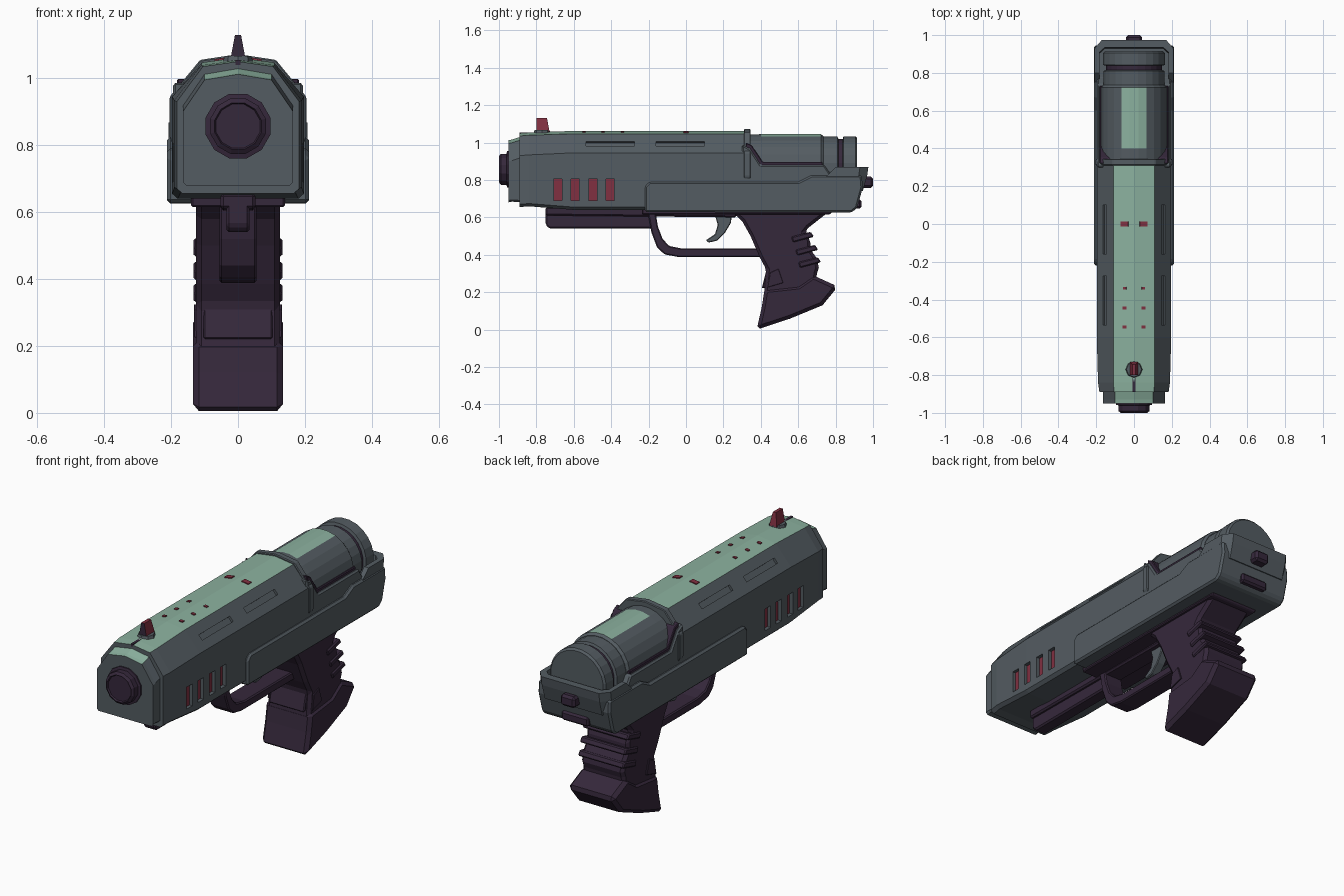
import bpy, bmesh, math
from mathutils import Matrix

if "Cube" in bpy.data.objects:
    bpy.data.objects.remove(bpy.data.objects["Cube"])


def material(name, rgb):
    m = bpy.data.materials.new(name)
    m.diffuse_color = (*rgb, 1)
    m.use_nodes = True
    m.node_tree.nodes["Principled BSDF"].inputs["Base Color"].default_value = m.diffuse_color
    return m


GREY = material("gunmetal grey", (0.088, 0.107, 0.122))
GREEN = material("pale green", (0.26, 0.44, 0.345))
PURPLE = material("dark purple", (0.036, 0.021, 0.044))
RED = material("dull red", (0.22, 0.029, 0.052))


def finish(name, bm, mats, bevel=0, rule=None):
    bmesh.ops.recalc_face_normals(bm, faces=bm.faces)
    bm.normal_update()
    if rule:
        for f in bm.faces:
            f.material_index = rule(f)
    me = bpy.data.meshes.new(name)
    bm.to_mesh(me)
    bm.free()
    for m in mats:
        me.materials.append(m)
    ob = bpy.data.objects.new(name, me)
    bpy.context.collection.objects.link(ob)
    if bevel:
        b = ob.modifiers.new("bevel", 'BEVEL')
        b.width, b.segments, b.limit_method = bevel, 1, 'ANGLE'
    return ob


def loft(name, rings, mats, bevel=0, rule=None, closed=False):
    bm = bmesh.new()
    vs = [[bm.verts.new(p) for p in r] for r in rings]
    n = len(vs[0])
    pairs = list(zip(vs, vs[1:])) + ([(vs[-1], vs[0])] if closed else [])
    for a, b in pairs:
        for i in range(n):
            bm.faces.new((a[i], a[(i + 1) % n], b[(i + 1) % n], b[i]))
    if not closed:
        bm.faces.new(vs[0])
        bm.faces.new(vs[-1])
    return finish(name, bm, mats, bevel, rule)


def prism(name, pts, hw, mat, bevel=0.008, x=0):
    """Side profile in (y, z), extruded across x."""
    return loft(name, [[(x + s * hw, y, z) for y, z in pts] for s in (-1, 1)], [mat], bevel)


def box(name, c, size, mat, bevel=0, tilt=0):
    bm = bmesh.new()
    bmesh.ops.create_cube(bm, size=1, matrix=Matrix.Translation(c) @ Matrix.Rotation(tilt, 4, 'Y')
                          @ Matrix.Diagonal((*size, 1)))
    return finish(name, bm, [mat] if mat else [], bevel)


def turned(name, stations, zc, n, mats, rule=None):
    """Revolved part along y from (y, radius) stations."""
    return loft(name, [[(r * math.cos(2 * math.pi * (i + .5) / n), y,
                         zc + r * math.sin(2 * math.pi * (i + .5) / n)) for i in range(n)]
                       for y, r in stations], mats, 0, rule)


def arch(y, half):
    """Symmetric cross-section ring at y from right-half points, top centre last."""
    return [(x, y, z) for x, z in half] + [(-x, y, z) for x, z in reversed(half) if x > 0]


def top_green(f):
    return 1 if f.normal.z > 0.85 else 0


# Slide: faceted shell with green top
front = [(.165, .655), (.183, .67), (.183, .93), (.105, 1.035), (0, 1.05)]
full = [(.18, .64), (.197, .655), (.197, .945), (.108, 1.047), (0, 1.062)]
slide = loft("slide", [arch(-.89, front), arch(-.84, [(x * 1.04, z + .004) for x, z in front]),
                       arch(-.6, full), arch(.33, full)], [GREY, GREEN], 0, top_green)
nose = [(.155, .68), (.165, .69), (.165, .90), (.10, .995), (0, 1.012)]
loft("slide_nose", [arch(-.95, nose), arch(-.93, [(x, z + .004) for x, z in nose]),
                    arch(-.88, [(x, z + .02 * (z > .8)) for x, z in nose])],
     [GREY, GREEN], 0, top_green)

# Recesses cut into the slide: side vents and sloped slots
vents = (-.685, -.593, -.497, -.406)
cutters = []
for s in (-1, 1):
    for y in vents:
        cutters.append(box("vent_cutter", (s * .2, y, .748), (.05, .046, .116), None))
    for y in (-.405, -.03):
        cutters.append(box("slot_cutter", (s * .156, y, .995), (.03, .26, .028), None, 0, s * math.radians(50)))
for c in cutters:
    m = slide.modifiers.new("cut", 'BOOLEAN')
    m.object, m.operation, m.solver = c, 'DIFFERENCE', 'EXACT'
    bpy.context.view_layer.objects.active = slide
    bpy.ops.object.modifier_apply(modifier=m.name)
    bpy.data.objects.remove(c)

# Red vent plates and raised frames
for s in (-1, 1):
    for y in vents:
        box("vent_plate", (s * .175, y, .748), (.008, .044, .114), RED)

# Red inlays on the green top
for s in (-1, 1):
    for y, r in ((0, .02), (-.34, .009), (-.445, .010), (-.545, .010)):
        box("top_inlay", (s * .05, y, 1.056), (2 * r, 1.2 * r + .004, .008), RED, 0, s * math.radians(8))

# Front sight with hex base and groove
bm = bmesh.new()
bmesh.ops.create_cone(bm, segments=8, radius1=.046, radius2=.04, depth=.02, cap_ends=True,
                      matrix=Matrix.Translation((0, -.77, 1.056)))
finish("sight_base", bm, [GREY])
loft("front_sight", [[(-w, a, z), (w, a, z), (w, b, z), (-w, b, z)] for w, a, b, z in
                     ((.022, -.80, -.73, 1.06), (.009, -.80, -.743, 1.13))],
     [RED, PURPLE], 0, lambda f: 1 if f.normal.y < -.5 else 0)
box("sight_groove", (0, -.845, 1.047), (.014, .09, .014), PURPLE)

# Muzzle
turned("muzzle", [(-.94, .1), (-.957, .1), (-.96, .086), (-.99, .086), (-1, .072), (-.992, .068)], .857, 12, [PURPLE])

# Collar behind slide
collar = [(.192, .80), (.204, .82), (.204, .945), (.113, 1.055), (0, 1.072)]
loft("rear_collar", [arch(.31, collar), arch(.345, collar)], [GREY], .004)

# Cradle under the rear cylinder, purple seat line above it
prism("cradle", [(.30, .64), (.30, .99), (.345, .965), (.40, .88), (.74, .88), (.78, .82), (.9, .8), (.9, .64)],
      .195, GREY)
prism("cradle_seat", [(.32, .80), (.32, 1.0), (.352, .985), (.41, .897), (.73, .897), (.73, .80)], .182, PURPLE, .004)

# Rear cylinder with green stripe, neck, dark groove and end cap
turned("rear_cylinder", [(.33, .175), (.40, .176), (.722, .176), (.735, .165)], .87, 24, [GREY, GREEN],
       lambda f: 1 if f.normal.z > .9 and f.calc_center_median().y > .4 and f.calc_area() > .005 else 0)
turned("cylinder_neck", [(.72, .163), (.81, .163), (.815, .15)], .87, 24, [GREY])
turned("cylinder_groove", [(.80, .15), (.85, .15)], .87, 24, [PURPLE])
turned("cylinder_cap", [(.838, .15), (.842, .165), (.905, .165), (.915, .155)], .87, 24, [GREY])

# Lower frame
prism("lower_frame", [(-.22, .628), (-.22, .765), (-.195, .79), (.60, .79), (.67, .825), (.78, .825),
                      (.94, .825), (.945, .76), (.915, .65), (.885, .626)], .212, GREY, .01)
# Rear rim: U-shaped wall around the cylinder cap
outer = [(.208, .75), (.208, .93), (.17, .975), (-.17, .975), (-.208, .93), (-.208, .75)]
inner = [(.182, .75), (.182, .91), (.155, .935), (-.155, .935), (-.182, .91), (-.182, .75)]
plan = outer + inner[::-1]
loft("rear_rim", [[(x * .99, y - .03 * (y > .9), .74) for x, y in plan],
                  [(x, y - .007 * (y > .9), .82) for x, y in plan],
                  [(x, y + (.05 if y < .8 else 0), .868) for x, y in plan]], [GREY])
box("rear_latch", (0, .965, .788), (.085, .07, .06), PURPLE, .012)
box("rear_tang", (0, .895, .672), (.16, .085, .05), PURPLE, .01)

# Underside: purple belly plate and rail
prism("belly_plate", [(-.235, .60 + .015), (-.235, .652), (.80, .652), (.77, .615)], .14, PURPLE, .005)
prism("under_rail", [(-.75, .65), (-.75, .56), (-.73, .54), (-.17, .54), (-.17, .65)], .035, PURPLE)
prism("under_rail_flange", [(-.75, .655), (-.75, .61), (.27, .60), (.27, .655)], .052, PURPLE)

# Trigger guard and trigger
guard_out = [(-.205, .63), (-.185, .52), (-.155, .44), (-.115, .402), (-.04, .388), (.42, .388)]
guard_in = [(.42, .433), (-.02, .433), (-.09, .447), (-.125, .485), (-.15, .55), (-.163, .63)]
prism("trigger_guard", guard_out + guard_in, .055, PURPLE, .006)
prism("trigger", [(.155, .61), (.17, .56), (.155, .51), (.107, .478), (.12, .465), (.165, .475), (.21, .52),
                  (.24, .57), (.245, .61)], .024, GREY, .004)

# Grip with ridges, flared base and front notch block
prism("grip", [(.24, .635), (.30, .58), (.345, .50), (.395, .385), (.43, .32), (.42, .215), (.40, .06), (.68, .14),
               (.70, .30), (.71, .33), (.70, .38), (.665, .43), (.665, .48), (.635, .52), (.655, .545), (.77, .635)],
      .125, PURPLE, .016)
prism("grip_base", [(.42, .215), (.405, .12), (.378, 0), (.555, .058), (.73, .13), (.808, .225), (.79, .24),
                    (.68, .29), (.60, .235)], .135, PURPLE, .018)
prism("grip_front_block", [(.405, .22), (.43, .32), (.49, .325), (.52, .245)], .103, PURPLE, .005)
for s in (-1, 1):
    prism("grip_notch_plate", [(.435, .225), (.45, .305), (.495, .325), (.52, .25)], .005, PURPLE, .002, s * .127)
for y, z in ((.612, .478), (.635, .408), (.65, .342)):
    prism("grip_ridge", [(y - .04, z - .012), (y - .05, z + .018), (y + .055, z + .045), (y + .072, z + .018)],
          .133, PURPLE, .006)
